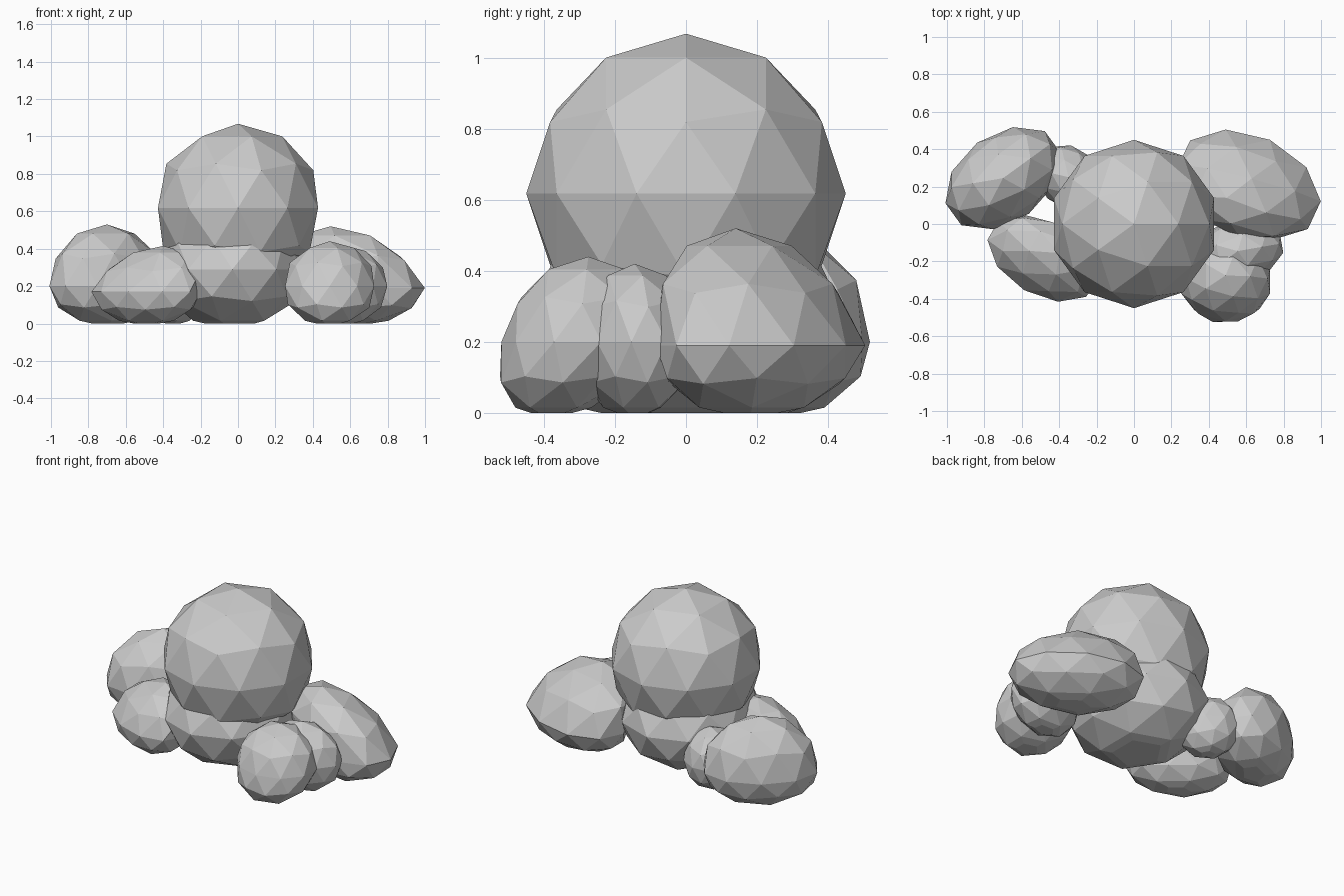
import bpy, bmesh, math

if "Cube" in bpy.data.objects:
    bpy.data.objects.remove(bpy.data.objects["Cube"])

grey = bpy.data.materials.new("light grey")
grey.diffuse_color = (0.6, 0.6, 0.6, 1)
grey.use_nodes = True
grey.node_tree.nodes["Principled BSDF"].inputs["Base Color"].default_value = grey.diffuse_color


def blob(name, center, radii, top, turn=0, lean=(0, 0), foot=(0, 0)):
    """Faceted boulder: low-poly ball with its own crown height and a flattened base at z = 0."""
    cx, cy, cz = center
    bm = bmesh.new()
    bmesh.ops.create_icosphere(bm, subdivisions=2, radius=1)
    ca, sa = math.cos(math.radians(turn)), math.sin(math.radians(turn))
    for v in bm.verts:
        x, y, u = v.co
        x, y = x * radii[0], y * radii[1]
        # crown above the middle, squashed underside below it
        z = cz + u * (top - cz) if u > 0 else cz + u * (cz - 0.015) / 0.85
        up, down = max(u, 0), max(-u, 0)
        v.co = (cx + x * ca - y * sa + lean[0] * up + foot[0] * down,
                cy + x * sa + y * ca + lean[1] * up + foot[1] * down,
                z)
    # slice off whatever dips under the ground and close the hole
    cut = bmesh.ops.bisect_plane(bm, geom=bm.verts[:] + bm.edges[:] + bm.faces[:],
                                 plane_co=(0, 0, 0), plane_no=(0, 0, -1), clear_outer=True)
    edges = [e for e in cut["geom_cut"] if isinstance(e, bmesh.types.BMEdge)]
    if edges:
        bmesh.ops.holes_fill(bm, edges=edges, sides=0)
    bmesh.ops.recalc_face_normals(bm, faces=bm.faces[:])
    mesh = bpy.data.meshes.new(name)
    bm.to_mesh(mesh)
    bm.free()
    mesh.materials.append(grey)
    obj = bpy.data.objects.new(name, mesh)
    bpy.context.collection.objects.link(obj)
    return obj


# large round ball on top
bpy.ops.mesh.primitive_ico_sphere_add(subdivisions=2, radius=0.45, location=(0, 0, 0.618))
ball = bpy.context.object
ball.name = "top_ball"
ball.data.materials.append(grey)

# base under the ball
blob("center_base", (-0.03, 0, 0.29), (0.40, 0.44), 0.60)

# surrounding lobes
blob("back_left_lobe", (-0.70, 0.245, 0.20), (0.345, 0.235), 0.53, 36)
blob("back_right_lobe", (0.615, 0.21, 0.19), (0.405, 0.265), 0.52, -25, (-0.12, -0.07), (0, -0.03))
blob("front_left_lobe", (-0.49, -0.185, 0.17), (0.32, 0.195), 0.415, -30, (0.09, 0.03))
blob("front_right_lobe", (0.49, -0.305, 0.20), (0.25, 0.215), 0.44, 0, (0, 0.03), (0, -0.08))
blob("middle_right_lobe", (0.555, -0.145, 0.20), (0.25, 0.165), 0.42, 10)
blob("small_back_lobe", (-0.35, 0.25, 0.17), (0.19, 0.16), 0.37, -45)
